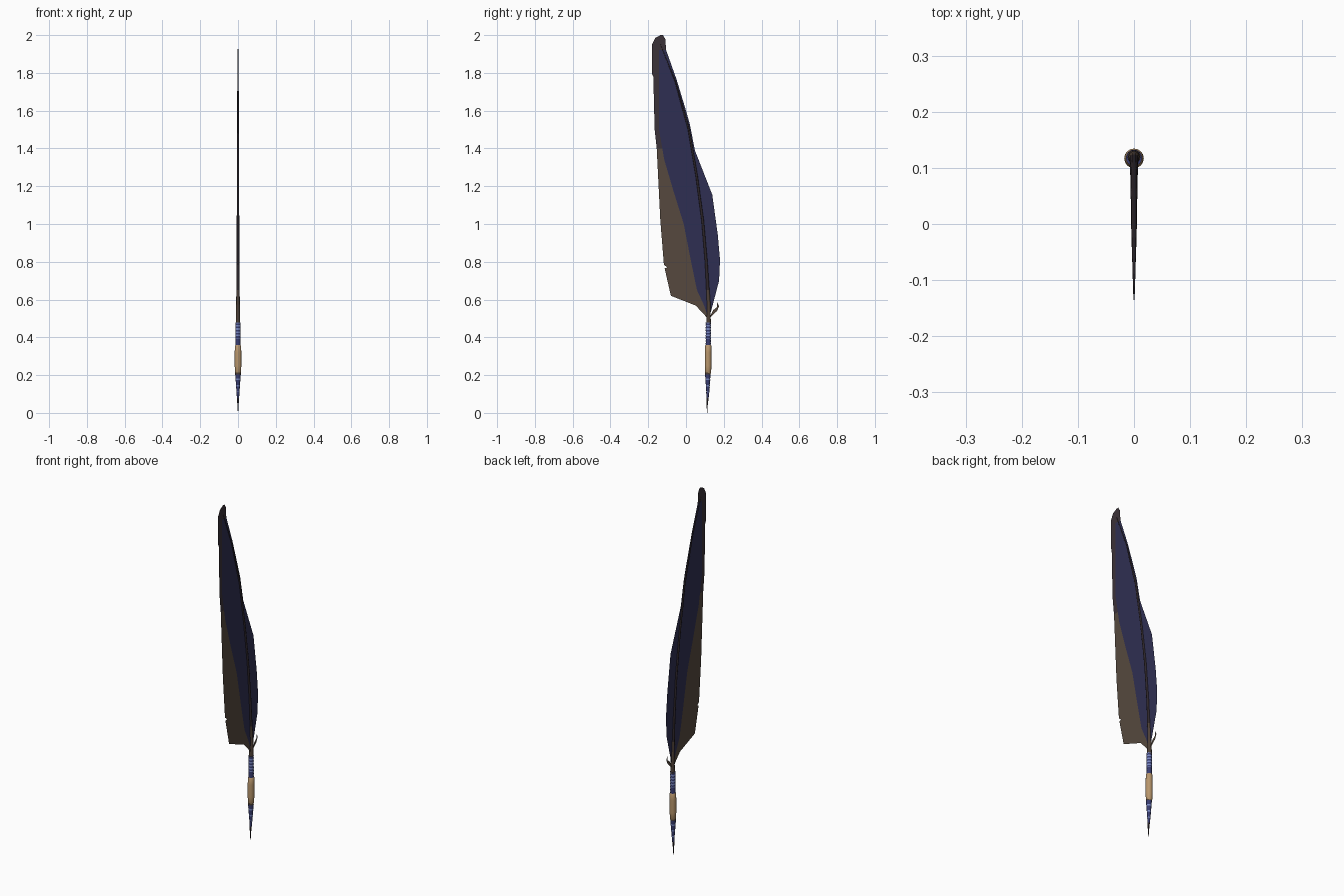
import bpy, bmesh, math

if "Cube" in bpy.data.objects:
    bpy.data.objects.remove(bpy.data.objects["Cube"])


def material(name, rgb):
    m = bpy.data.materials.new(name)
    lin = [(c / 255 / 12.92) if c < 10 else ((c / 255 + 0.055) / 1.055) ** 2.4 for c in rgb]
    m.diffuse_color = (*lin, 1)
    m.use_nodes = True
    m.node_tree.nodes["Principled BSDF"].inputs["Base Color"].default_value = m.diffuse_color
    return m


NAVY = material("navy_vane", (47, 47, 82))
BROWN = material("brown_vane", (86, 73, 62))
DUSK = material("dusky_tip", (59, 50, 56))
SHAFT = material("dark_shaft", (46, 38, 42))
QUILL = material("brown_quill", (78, 64, 54))
TAN = material("tan_grip", (184, 150, 108))
BLUE = material("blue_thread", (56, 60, 112))
PALE = material("pale_blue_thread", (122, 138, 196))


def finish(bm, name, mats):
    me = bpy.data.meshes.new(name)
    bm.to_mesh(me)
    bm.free()
    for m in mats:
        me.materials.append(m)
    ob = bpy.data.objects.new(name, me)
    bpy.context.collection.objects.link(ob)
    return ob


def interp(pts, z):
    """Linear lookup of y in a list of (z, y) pairs, ascending z."""
    if z <= pts[0][0]:
        return pts[0][1]
    for (z0, y0), (z1, y1) in zip(pts, pts[1:]):
        if z <= z1:
            return y0 + (y1 - y0) * (z - z0) / (z1 - z0)
    return pts[-1][1]


def tube(name, rings, mats, rule=lambda i: 0, n=16):
    """Round skin through rings of (y, z, radius), capped at both ends."""
    bm = bmesh.new()
    loops = [[bm.verts.new((r * math.cos(2 * math.pi * k / n), y + r * math.sin(2 * math.pi * k / n), z))
              for k in range(n)] for y, z, r in rings]
    for i, (a, b) in enumerate(zip(loops, loops[1:])):
        for k in range(n):
            f = bm.faces.new((a[k], a[(k + 1) % n], b[(k + 1) % n], b[k]))
            f.material_index = rule(i)
            f.smooth = True
    bm.faces.new(loops[0][::-1])
    bm.faces.new(loops[-1])
    return finish(bm, name, mats)


# Vane outline and colour borders as (z, y)
left = [(0.5, 0.115), (0.565, 0.06), (0.62, -0.08), (0.765, -0.113), (0.77, -0.1), (0.785, -0.117),
        (1.02, -0.136), (1.4, -0.155), (1.5, -0.166), (1.78, -0.173), (1.795, -0.18), (1.95, -0.18),
        (1.985, -0.162), (2.0, -0.135)]
border = [(0.5, 0.118), (0.57, 0.095), (0.65, 0.058), (0.81, 0.025), (1.0, -0.012), (1.18, -0.068),
          (1.34, -0.115), (1.5, -0.143), (1.95, -0.143), (2.0, -0.13)]
shaft = [(0.5, 0.12), (0.56, 0.121), (0.8, 0.107), (1.02, 0.088), (1.25, 0.057), (1.5, 0.015),
         (1.75, -0.055), (1.95, -0.135), (2.0, -0.127)]
right = [(0.5, 0.122), (0.585, 0.145), (0.7, 0.175), (0.81, 0.18), (0.945, 0.168), (1.155, 0.139),
         (1.39, 0.047), (1.53, 0.02), (1.6, 0.0), (1.765, -0.05), (1.92, -0.105), (1.98, -0.11), (2.0, -0.122)]

# Feather vane: a thin flat sheet, coloured by column and height
lines = [left, border, shaft, right]
heights = sorted({z for line in lines for z, _ in line})
bm = bmesh.new()
rows = [[bm.verts.new((0, interp(line, z), z)) for line in lines] for z in heights]
for z, a, b in zip(heights, rows, rows[1:]):
    for c in range(3):
        f = bm.faces.new((a[c], a[c + 1], b[c + 1], b[c]))
        dusky = z >= 1.92 or (c == 0 and z >= 1.4)
        f.material_index = 2 if dusky else (1 if c == 0 else 0)
finish(bm, "feather_vane", [NAVY, BROWN, DUSK])

# Downy barbs at the foot of the vane
bm = bmesh.new()
for pts in ([(0.122, 0.5), (0.165, 0.54), (0.175, 0.565), (0.163, 0.59), (0.164, 0.56), (0.145, 0.545)],
            [(0.118, 0.5), (0.115, 0.5), (0.05, 0.57), (0.08, 0.58)]):
    bm.faces.new([bm.verts.new((0.001, y, z)) for y, z in pts])
finish(bm, "downy_barbs", [BROWN])

# Central shaft, tapering to the tip
radius = [(0.47, 0.012), (0.56, 0.010), (0.75, 0.0075), (1.25, 0.006), (1.6, 0.005), (1.8, 0.003), (1.95, 0.001)]
tube("central_shaft", [(interp(shaft, z), z, interp(radius, z)) for z in
     [0.47, 0.52, 0.58, 0.65, 0.73, 0.8, 0.9, 1.02, 1.13, 1.25, 1.37, 1.5, 1.63, 1.75, 1.85, 1.95]],
     [SHAFT, QUILL], lambda i: 1 if i < 3 else 0, 10)

# Upper thread wrap: ridged rings, pale and blue in turn
rings = []
for k in range(15):
    z = 0.355 + k * 0.0085
    rings += [(0.118, z, 0.0125), (0.118, z + 0.00425, 0.0145)]
tube("upper_thread_wrap", rings, [BLUE, PALE], lambda i: 1 if i > 8 and i % 4 < 2 else 0)

# Grip
tube("tan_grip", [(0.117, 0.208, 0.013), (0.117, 0.213, 0.016), (0.117, 0.25, 0.0175), (0.117, 0.32, 0.0175),
                  (0.118, 0.355, 0.0165), (0.118, 0.36, 0.013)], [TAN])

# Lower thread wrap
rings = []
for k in range(13):
    z = 0.105 + k * 0.0086
    r = 0.007 + 0.0075 * k / 12
    rings += [(0.115, z, r), (0.116, z + 0.0043, r + 0.0013)]
tube("lower_thread_wrap", rings, [BLUE, PALE, QUILL],
     lambda i: 2 if i > 22 else (1 if i % 8 < 2 else 0))

# Writing point
tube("nib", [(0.112, 0.0, 0.0008), (0.112, 0.04, 0.003), (0.114, 0.08, 0.006), (0.115, 0.11, 0.008)], [SHAFT, BLUE],
     lambda i: 1 if i == 2 else 0)
